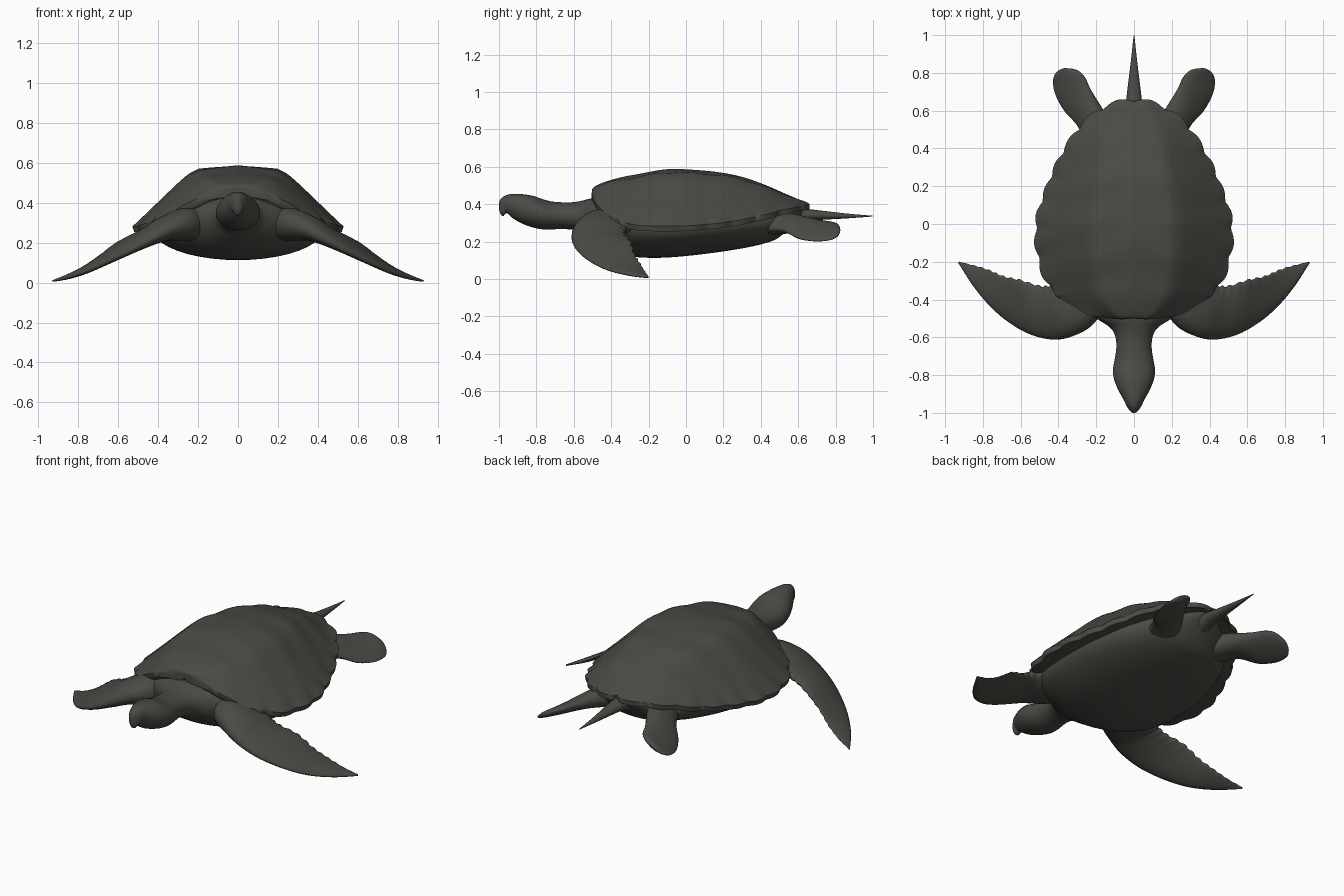
import bpy, bmesh, math
from mathutils import Vector

if "Cube" in bpy.data.objects:
    bpy.data.objects.remove(bpy.data.objects["Cube"])

skin = bpy.data.materials.new("dark olive grey")
skin.diffuse_color = (0.068, 0.070, 0.058, 1)
skin.use_nodes = True
skin.node_tree.nodes["Principled BSDF"].inputs["Base Color"].default_value = skin.diffuse_color


def smooth_path(pts, n):
    """Catmull-Rom resampling of station tuples, n steps per span."""
    out = []
    for i in range(len(pts) - 1):
        p0, p1, p2 = pts[max(i - 1, 0)], pts[i], pts[i + 1]
        p3 = pts[min(i + 2, len(pts) - 1)]
        for k in range(n):
            t = k / n
            out.append(tuple(
                0.5 * (2 * b + (c - a) * t + (2 * a - 5 * b + 4 * c - d) * t * t
                       + (3 * b - a - 3 * c + d) * t ** 3)
                for a, b, c, d in zip(p0, p1, p2, p3)))
    out.append(tuple(pts[-1]))
    return out


def loft(name, rings, mirror=False):
    """Skin closed rings into one smooth object."""
    bm = bmesh.new()
    vr = [[bm.verts.new(p) for p in r] for r in rings]
    for a, b in zip(vr, vr[1:]):
        m = len(a)
        for i in range(m):
            j = (i + 1) % m
            bm.faces.new((a[i], a[j], b[j], b[i]))
    bm.faces.new(vr[0][::-1])
    bm.faces.new(vr[-1])
    bmesh.ops.recalc_face_normals(bm, faces=bm.faces)
    me = bpy.data.meshes.new(name)
    bm.to_mesh(me)
    bm.free()
    me.materials.append(skin)
    ob = bpy.data.objects.new(name, me)
    bpy.context.collection.objects.link(ob)
    if mirror:
        ob.modifiers.new("mirror", 'MIRROR').use_mirror_merge = False
    bpy.ops.object.select_all(action='DESELECT')
    ob.select_set(True)
    bpy.context.view_layer.objects.active = ob
    bpy.ops.object.shade_smooth_by_angle(angle=math.radians(50))
    return ob


def tube(name, stations, n=6, m=40):
    """Elliptical sections along y: (y, half width, top z, bottom z)."""
    rings = []
    for y, w, zt, zb in smooth_path(stations, n):
        w, c, h = max(w, 0.001), (zt + zb) / 2, (zt - zb) / 2
        rings.append([(w * math.cos(a), y, c + h * math.sin(a))
                      for a in (2 * math.pi * i / m for i in range(m))])
    return loft(name, rings)


def blade(name, stations, ripple, n=8, m=28):
    """Flat limb: (leading xyz, trailing xyz, thickness) per station, mirrored."""
    st = smooth_path([tuple(a) + tuple(b) + (t,) for a, b, t in stations], n)
    mid = [(Vector(s[:3]) + Vector(s[3:6])) / 2 for s in st]
    rings = []
    for i, s in enumerate(st):
        half = (Vector(s[3:6]) - Vector(s[:3])) / 2
        axis = mid[min(i + 1, len(st) - 1)] - mid[max(i - 1, 0)]
        nrm = half.cross(axis).normalized()
        ring = []
        for k in range(m):
            a = 2 * math.pi * k / m
            c = math.cos(a)
            # thicker near the leading edge, faint folds near the trailing edge
            t = s[6] / 2 * (1 - 0.3 * c)
            edge = 1 + ripple * max(c, 0) * math.sin(i * 1.6)
            ring.append(mid[i] + half * c * edge + nrm * t * math.sin(a))
        rings.append(ring)
    return loft(name, rings, mirror=True)


def profile(u):
    """Shell cross-section height from 1 on the spine to 0 at the rim."""
    ks = [(0, 1), (.19, .975), (.38, .94), (.47, .86), (.57, .71),
          (.68, .53), (.79, .35), (.9, .17), (1, 0)]
    for (a, p), (b, q) in zip(ks, ks[1:]):
        if u <= b:
            return p + (q - p) * (u - a) / (b - a)
    return 0


# shell: (y, half width, rim z, spine z)
SHELL = [(-.503, .02, .455, .476), (-.502, .09, .452, .48), (-.495, .17, .435, .49),
         (-.475, .25, .40, .503), (-.43, .34, .35, .52), (-.35, .435, .31, .543),
         (-.25, .49, .287, .562), (-.1, .522, .282, .587), (.05, .513, .287, .583),
         (.2, .463, .302, .567), (.32, .412, .322, .54), (.43, .352, .347, .50),
         (.53, .277, .372, .457), (.6, .195, .388, .428), (.645, .10, .397, .411),
         (.66, .02, .40, .404)]


def shell_point(x_frac, y, w, z):
    # scalloped edge plates, fading at the front
    x = x_frac * w
    th = math.atan2(abs(x), y - .05)
    k = max(abs(x_frac), abs(y - .08) / .585) ** 10
    amp = .035 if y > -.38 else .008
    s = 1 + amp * k * (abs(math.sin(11 * th)) - .6)
    return (x * s, .05 + (y - .05) * s, z)


rings = []
for y, w, zr, zt in smooth_path(SHELL, 9):
    ring = []
    for i in range(49):
        u = -1 + 2 * i / 48
        au = abs(u)
        z = zr + (zt - zr) * profile(au)
        # soft ribs on the flanks and a faint keel
        mask = max(0, math.sin(math.pi * min(1, au))) * min(1, (zt - zr) / .15)
        z += .004 * mask * math.sin(y * 30 + au * 3)
        ring.append(shell_point(u, y, w, z))
    for i in range(17):
        u = .985 * (1 - 2 * i / 16)
        ring.append(shell_point(u, y, w, zr - .028 + .03 * (1 - abs(u))))
    rings.append(ring)
loft("shell", rings)

# head, neck and belly in one skin
tube("head_and_body", [
    (-1.0, .006, .405, .375), (-.993, .018, .425, .35), (-.978, .03, .44, .336),
    (-.958, .042, .449, .352), (-.93, .055, .455, .328), (-.88, .083, .454, .298),
    (-.82, .106, .445, .276), (-.77, .111, .428, .266), (-.72, .103, .415, .265),
    (-.66, .094, .410, .267), (-.60, .098, .411, .262), (-.55, .125, .420, .245),
    (-.50, .20, .432, .21), (-.42, .32, .435, .16), (-.33, .385, .435, .127),
    (-.22, .42, .43, .114), (-.08, .432, .43, .116), (.1, .42, .43, .134),
    (.28, .365, .425, .160), (.40, .30, .415, .185), (.48, .24, .405, .212),
    (.53, .18, .395, .25), (.58, .12, .39, .30), (.62, .06, .385, .345)])

# tail spike
tube("tail", [(.48, .06, .37, .26), (.56, .054, .376, .285), (.63, .045, .376, .308),
              (.72, .034, .366, .316), (.86, .017, .350, .324), (.998, .002, .338, .334)], m=24)

# long front flippers
blade("front_flippers", [
    ((.14, -.42, .30), (.24, -.20, .28), .17),
    ((.22, -.535, .305), (.35, -.26, .27), .16),
    ((.32, -.592, .275), (.43, -.32, .265), .12),
    ((.42, -.612, .222), (.50, -.328, .24), .085),
    ((.54, -.588, .158), (.60, -.297, .20), .062),
    ((.66, -.522, .10), (.69, -.277, .135), .045),
    ((.76, -.437, .055), (.765, -.245, .083), .034),
    ((.85, -.33, .026), (.845, -.220, .04), .024),
    ((.93, -.205, .006), (.926, -.200, .012), .008)], .04)

# rounded hind flippers, outer edge lower
blade("hind_flippers", [
    ((.10, .50, .32), (.25, .42, .27), .13),
    ((.175, .62, .315), (.30, .52, .26), .09),
    ((.23, .71, .308), (.37, .60, .218), .062),
    ((.26, .775, .302), (.418, .69, .203), .046),
    ((.295, .811, .293), (.428, .765, .208), .036),
    ((.335, .823, .273), (.408, .806, .225), .025),
    ((.365, .824, .252), (.38, .821, .243), .01)], 0)
